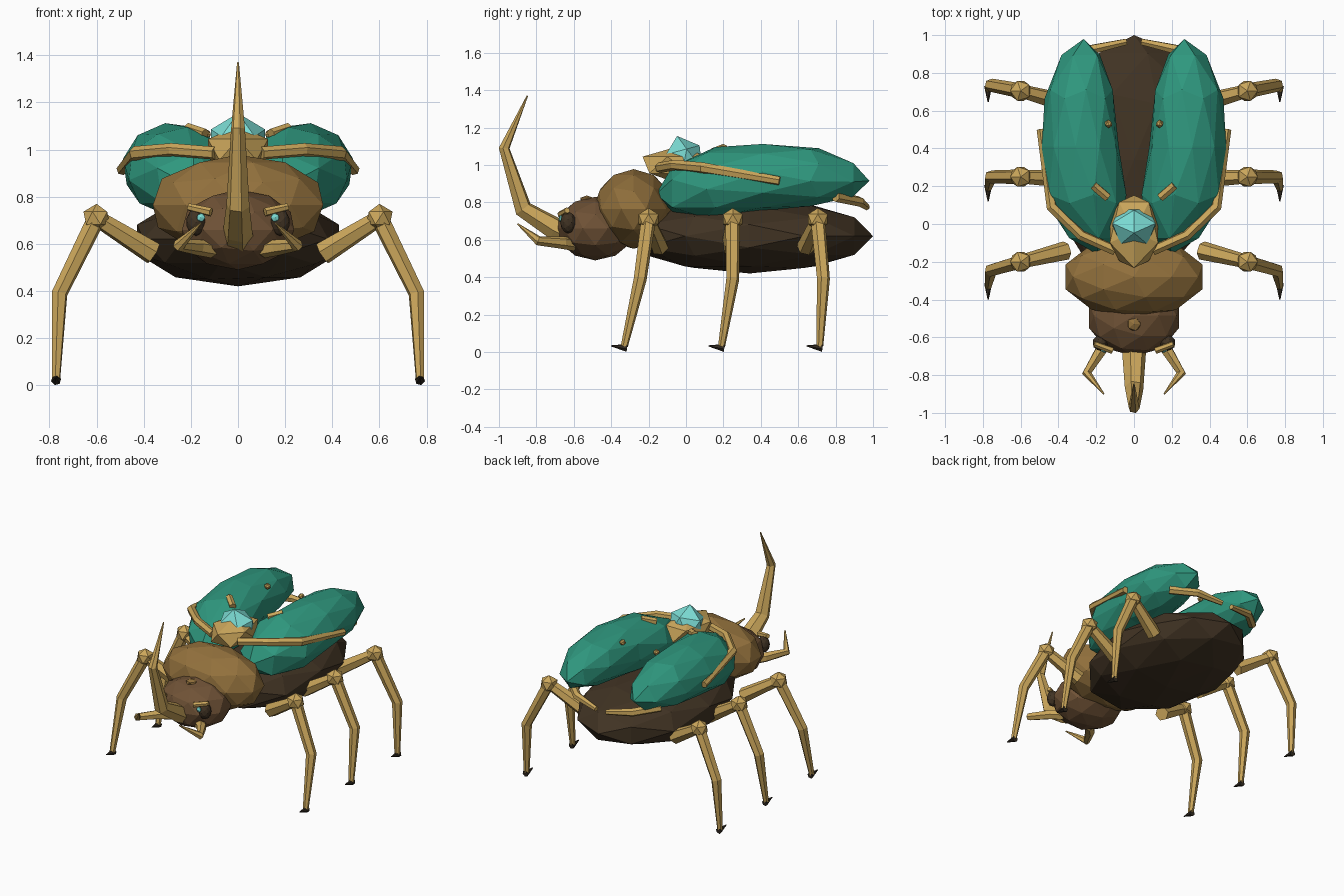
import bpy, bmesh
from math import radians, tau, sin, cos
from mathutils import Vector, Matrix, Euler

if "Cube" in bpy.data.objects:
    bpy.data.objects.remove(bpy.data.objects["Cube"])


def material(name, r, g, b):
    m = bpy.data.materials.new(name)
    m.use_nodes = True
    m.diffuse_color = (r, g, b, 1)
    bsdf = next(n for n in m.node_tree.nodes if n.type == "BSDF_PRINCIPLED")
    bsdf.inputs["Base Color"].default_value = (r, g, b, 1)
    return m


GOLD = material("gold", 0.6, 0.385, 0.105)
TEAL = material("teal shell", 0.028, 0.31, 0.208)
TAN = material("thorax brown", 0.29, 0.165, 0.046)
BROWN = material("head brown", 0.16, 0.085, 0.037)
DARK = material("abdomen dark brown", 0.052, 0.033, 0.017)
BLACK = material("claw black", 0.03, 0.022, 0.014)
CYAN = material("gem cyan", 0.2, 0.72, 0.66)


def finish(name, bm, mat, pair):
    """Turn a bmesh into a flat-shaded object, mirrored across x if paired."""
    bmesh.ops.recalc_face_normals(bm, faces=bm.faces)
    mesh = bpy.data.meshes.new(name)
    bm.to_mesh(mesh)
    bm.free()
    mesh.materials.append(mat)
    ob = bpy.data.objects.new(name, mesh)
    bpy.context.scene.collection.objects.link(ob)
    if pair:
        ob.modifiers.new("Mirror", "MIRROR").use_mirror_merge = False


def blob(name, centre, radii, mat, detail=2, turn=(0, 0, 0), lying=True, pair=False, shape=None):
    """Faceted ellipsoid; a lying one has its pole along y."""
    m = Matrix.Translation(centre) @ Euler([radians(a) for a in turn]).to_matrix().to_4x4()
    m = m @ Matrix.Diagonal((*radii, 1))
    bm = bmesh.new()
    pole = Matrix.Rotation(radians(-90), 4, "X") if lying else Matrix()
    bmesh.ops.create_icosphere(bm, subdivisions=detail, radius=1, matrix=pole)
    for v in bm.verts:
        v.co = m @ (shape(v.co) if shape else v.co)
    finish(name, bm, mat, pair)


def wing_shape(p):
    """Blunt the front end and droop both ends inward and down."""
    wide = 1 + 0.4 * max(0, -p.y)
    droop = (p.y - 0.33) ** 2
    return Vector((p.x * wide - 0.22 * droop, p.y, p.z * wide - 0.34 * droop))


def limb(name, points, radii, mat=GOLD, sides=6, pair=True):
    """Tapered faceted tube through a few points."""
    pts = [Vector(p) for p in points]
    bm = bmesh.new()
    rings, last = [], None
    for i, (p, r) in enumerate(zip(pts, radii)):
        before = (p - pts[i - 1]).normalized() if i else Vector()
        after = (pts[i + 1] - p).normalized() if i + 1 < len(pts) else Vector()
        t = (before + after).normalized()
        if last is None:
            u = t.orthogonal().normalized()
        else:
            u = last.rotation_difference(t) @ u
        last = t
        v = t.cross(u)
        rings.append([bm.verts.new(p + r * (u * cos(tau * k / sides) + v * sin(tau * k / sides)))
                      for k in range(sides)])
    for a, b in zip(rings, rings[1:]):
        for k in range(sides):
            n = (k + 1) % sides
            bm.faces.new((a[k], a[n], b[n], b[k]))
    bm.faces.new(rings[0])
    bm.faces.new(rings[-1])
    finish(name, bm, mat, pair)


# Body
blob("abdomen", (0, 0.34, 0.62), (0.45, 0.66, 0.2), DARK)
blob("thorax", (0, -0.28, 0.765), (0.38, 0.215, 0.213), TAN, lying=False)
blob("head", (0, -0.485, 0.66), (0.25, 0.215, 0.17), BROWN, lying=False)
blob("head_stud", (0, -0.53, 0.815), (0.04, 0.04, 0.022), TAN, 1, lying=False)

# Wing cases and their trim
blob("wing_case", (0.29, 0.41, 0.94), (0.208, 0.57, 0.18), TEAL, turn=(0, 8, 0), pair=True,
     shape=wing_shape)
limb("wing_trim", [(0.1, -0.14, 0.985), (0.28, -0.06, 1.0), (0.435, 0.09, 0.985), (0.492, 0.5, 0.915)],
     [0.028, 0.028, 0.03, 0.024])
limb("rear_trim", [(0.36, 0.8, 0.83), (0.22, 0.925, 0.805), (0.04, 0.965, 0.775)],
     [0.028, 0.028, 0.018])
limb("wing_bar", [(0.14, 0.14, 1.065), (0.215, 0.205, 1.09)], [0.024, 0.024])
blob("wing_stud", (0.135, 0.53, 1.065), (0.022, 0.022, 0.022), GOLD, 1, pair=True)

# Gem in its setting, the gem leaning forward
blob("gem_setting", (0, -0.04, 1.0), (0.215, 0.15, 0.1), GOLD, 1, turn=(0, 0, -90), lying=False)
blob("gem", (0, -0.01, 1.015), (0.115, 0.135, 0.145), CYAN, 1, turn=(0, -15, 90), lying=False)

# Face
blob("eye", (0.178, -0.63, 0.692), (0.042, 0.042, 0.058), DARK, pair=True)
blob("eye_glint", (0.157, -0.67, 0.712), (0.02, 0.012, 0.02), CYAN, 1, pair=True)
limb("brow", [(0.115, -0.67, 0.735), (0.21, -0.635, 0.757)], [0.019, 0.016])
limb("mandible", [(0.11, -0.6, 0.575), (0.17, -0.66, 0.585), (0.25, -0.79, 0.595), (0.16, -0.9, 0.685)],
     [0.035, 0.034, 0.026, 0.004])
limb("horn", [(0, -0.6, 0.615), (0, -0.7, 0.66), (0, -0.87, 0.765), (0, -0.972, 1.09), (0, -0.848, 1.37)],
     [0.07, 0.063, 0.05, 0.03, 0.004], pair=False)

# Legs: hip, knee, shin and ankle positions along y
for name, hip, knee, shin, ankle in (("front", -0.14, -0.2, -0.245, -0.33),
                                     ("middle", 0.24, 0.25, 0.25, 0.19),
                                     ("rear", 0.64, 0.705, 0.735, 0.715)):
    limb(name + "_thigh", [(0.36, hip, 0.56), (0.6, knee, 0.71)], [0.05, 0.036])
    blob(name + "_knee", (0.6, knee, 0.71), (0.062, 0.062, 0.06), GOLD, 1, lying=False, pair=True)
    limb(name + "_shin", [(0.6, knee, 0.71), (0.757, shin, 0.39), (0.772, ankle, 0.03)],
         [0.04, 0.035, 0.019])
    limb(name + "_claw", [(0.772, ankle + 0.015, 0.022), (0.772, ankle - 0.07, 0.033)],
         [0.022, 0.003], BLACK)
